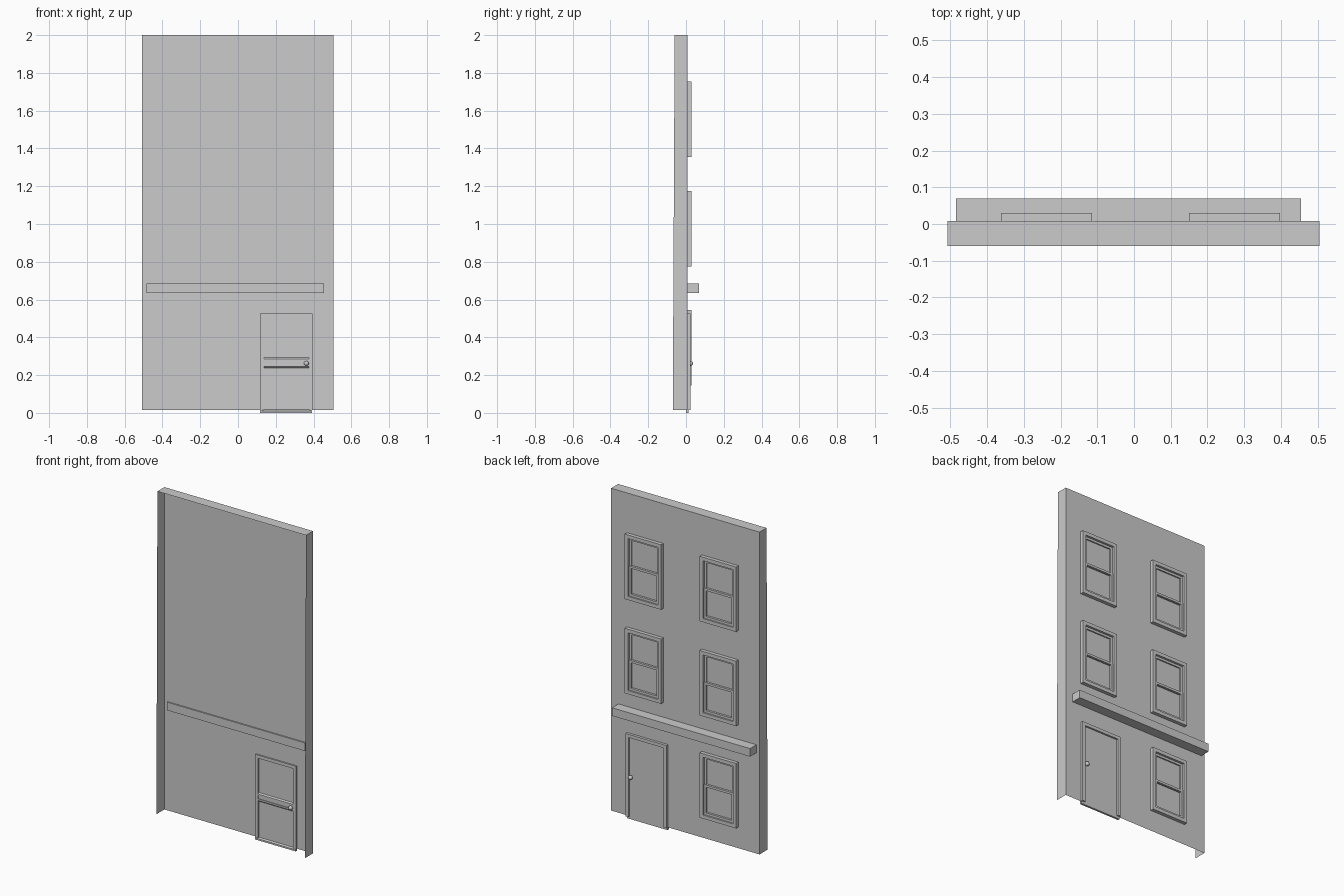
import bpy, bmesh

if "Cube" in bpy.data.objects:
    bpy.data.objects.remove(bpy.data.objects["Cube"])

WALL_Y = 0.008


def finish(name, bm, fix=True):
    if fix:
        bmesh.ops.recalc_face_normals(bm, faces=bm.faces)
    me = bpy.data.meshes.new(name)
    bm.to_mesh(me)
    bm.free()
    ob = bpy.data.objects.new(name, me)
    bpy.context.collection.objects.link(ob)
    return ob


def rect(bm, x0, x1, z0, z1, y):
    return [bm.verts.new((x, y, z)) for x, z in ((x0, z0), (x1, z0), (x1, z1), (x0, z1))]


def bridge(bm, loops):
    for a, b in zip(loops, loops[1:]):
        for i in range(4):
            j = (i + 1) % 4
            bm.faces.new((a[i], a[j], b[j], b[i]))


def ring(name, x0, x1, z0, z1, y0, y1, w, slope=0.0):
    """Rectangular frame; slope widens it towards the back to chamfer the inside."""
    bm = bmesh.new()
    v = w + slope
    loops = [rect(bm, x0, x1, z0, z1, y0), rect(bm, x0, x1, z0, z1, y1),
             rect(bm, x0 + v, x1 - v, z0 + v, z1 - v, y1),
             rect(bm, x0 + w, x1 - w, z0 + w, z1 - w, y0)]
    bridge(bm, loops + loops[:1])
    return finish(name, bm)


def box(name, x0, x1, y0, y1, z0, z1):
    bm = bmesh.new()
    a, b = rect(bm, x0, x1, z0, z1, y0), rect(bm, x0, x1, z0, z1, y1)
    bridge(bm, [a, b])
    bm.faces.new(a)
    bm.faces.new(b)
    return finish(name, bm)


# Wall shell: facade sheet with returns at both sides and the top
bm = bmesh.new()
f = rect(bm, -0.507, 0.505, 0.015, 2.0, WALL_Y)
b = rect(bm, -0.507, 0.505, 0.015, 2.0, -0.06)
for v in b[:2]:
    v.co.y = -0.07
bm.faces.new((f[3], f[2], f[1], f[0]))
for i in (1, 2, 3):
    j = (i + 1) % 4
    bm.faces.new((f[i], f[j], b[j], b[i]))
finish("wall_shell", bm)

# Ledge above the ground floor
box("ledge", -0.485, 0.455, 0.0, 0.07, 0.635, 0.685)


# Sash windows: casing with two stepped sashes
def window(x0, z0):
    x1, z1 = x0 + 0.248, z0 + 0.4
    mid = (z0 + z1) / 2
    ring("window_casing", x0, x1, z0, z1, WALL_Y, 0.03, 0.022)
    ring("upper_sash", x0 + 0.022, x1 - 0.022, mid - 0.008, z1 - 0.022, WALL_Y, 0.016, 0.014)
    ring("lower_sash", x0 + 0.022, x1 - 0.022, z0 + 0.022, mid + 0.008, WALL_Y, 0.021, 0.014)


for x, z in ((-0.362, 0.145), (-0.362, 0.775), (0.149, 0.775),
             (-0.362, 1.355), (0.149, 1.355)):
    window(x, z)

# Door casing
box("door_jamb_left", 0.117, 0.137, 0.0, 0.024, 0.015, 0.525)
box("door_jamb_right", 0.375, 0.395, 0.0, 0.024, 0.015, 0.525)
box("door_head", 0.117, 0.395, 0.0, 0.024, 0.505, 0.525)

# Door leaf: two framed panels with chamfered recesses and a middle rail
for label, z0, z1 in (("lower", 0.0, 0.255), ("upper", 0.275, 0.525)):
    ring(label + "_door_frame", 0.117, 0.393, z0, z1, 0.0, 0.013, 0.01, 0.012)
    box(label + "_door_panel", 0.13, 0.38, 0.0075, 0.0105, z0 + 0.015, z1 - 0.015)
box("door_middle_rail", 0.137, 0.375, 0.004, 0.013, 0.255, 0.275)

# Door knobs on both sides
for y in (-0.006, 0.024):
    bpy.ops.mesh.primitive_uv_sphere_add(segments=12, ring_count=8, radius=0.013,
                                         location=(0.362, y, 0.262))
    bpy.context.object.name = "door_knob"
    bpy.ops.object.shade_smooth()
